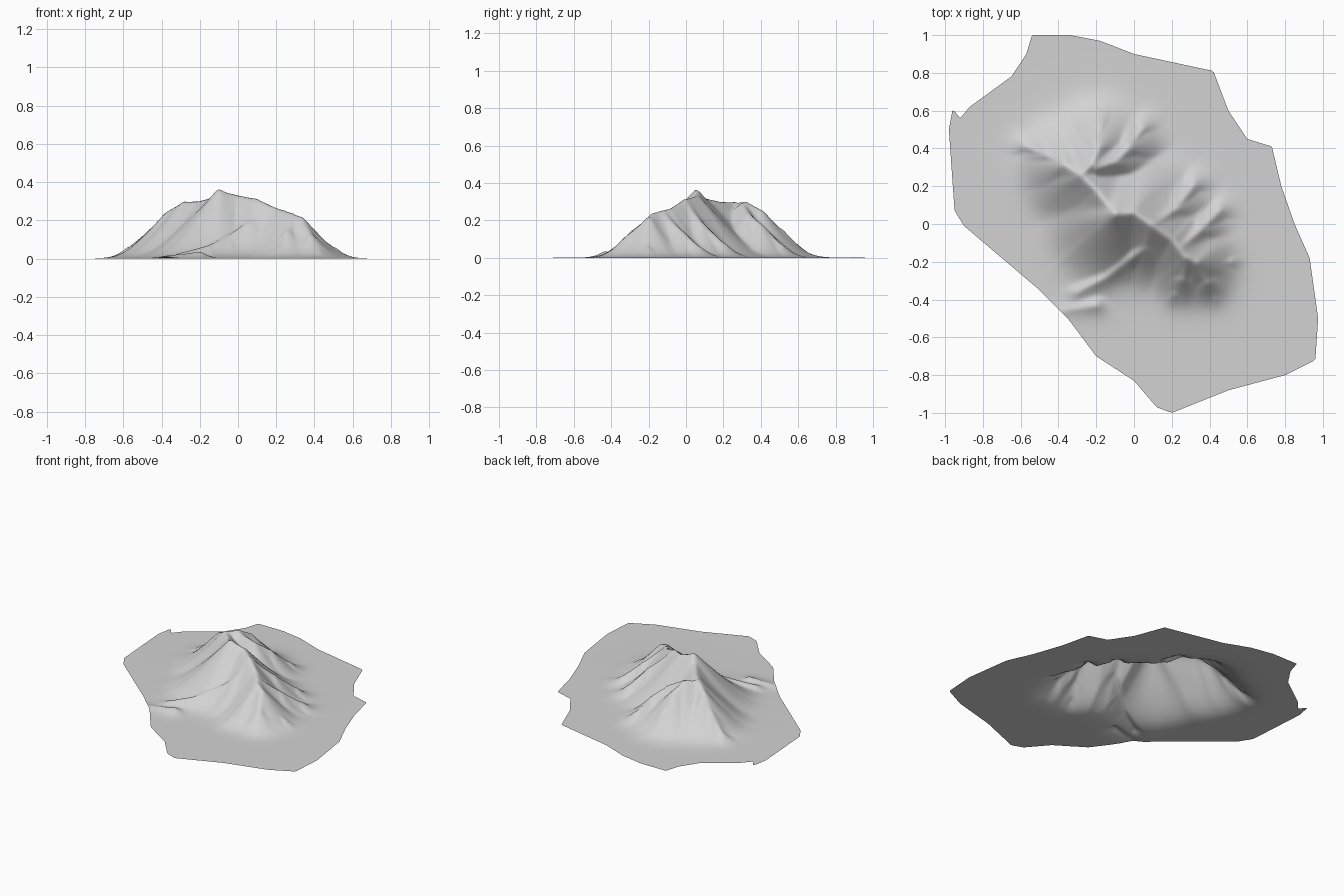
import bpy
import bmesh
import math
from mathutils import Vector, noise

default_cube = bpy.data.objects.get("Cube")
if default_cube:
    bpy.data.objects.remove(default_cube, do_unlink=True)

CELLS = 160          # grid resolution of the terrain sheet
FOOT = 0.035         # softness of the foot of the slopes
BLEND = 0.008        # softness of the valleys between ridges

ridges = []


def ridge(*points):
    """Store a crest line; heights are converted so the soft foot restores them."""
    line = []
    for x, y, z in points:
        line.append((Vector((x, y)), FOOT * math.log(math.exp(z / FOOT) - 1)))
    ridges.append(line)


def nearest_on_segment(p, a, b):
    """Return the distance from p to segment ab and the position along it."""
    ab = b - a
    t = max(0.0, min(1.0, (p - a).dot(ab) / ab.length_squared))
    return (p - a - ab * t).length, t


def flank(distance):
    """Drop below the crest: rounded crest, steep top, gentler lower slope."""
    d = min(math.hypot(distance, 0.012) - 0.012, 1.0)
    return 1.15 * d - 0.5 * d * d


def ridge_height(p, line):
    best = -9.0
    for (a, za), (b, zb) in zip(line, line[1:]):
        d, t = nearest_on_segment(p, a, b)
        best = max(best, za + (zb - za) * t - flank(d))
    return best


def terrain_height(p):
    levels = [ridge_height(p, line) for line in ridges]
    top = max(levels)
    level = top + BLEND * math.log(sum(math.exp((v - top) / BLEND) for v in levels))
    h = FOOT * math.log(1 + math.exp(level / FOOT))
    # gentle weathering on the slopes
    rough = noise.noise(Vector((p.x * 9, p.y * 9, 0.5)))
    return h + rough * 0.03 * h * (1 - min(h / 0.36, 1.0))


# Main crest, both halves running down from the summit
summit = (-0.1, 0.055, 0.355)
ridge(summit, (-0.13, 0.09, 0.32), (-0.2, 0.18, 0.3), (-0.28, 0.26, 0.295),
      (-0.36, 0.31, 0.25), (-0.45, 0.36, 0.16), (-0.57, 0.41, 0.06))
ridge(summit, (0, 0.06, 0.33), (0.1, -0.01, 0.31), (0.2, -0.08, 0.265),
      (0.27, -0.17, 0.24), (0.33, -0.2, 0.215), (0.42, -0.21, 0.12), (0.5, -0.2, 0.06))

# Northern spurs
ridge((-0.28, 0.26, 0.29), (-0.22, 0.32, 0.3), (-0.19, 0.4, 0.255),
      (-0.18, 0.5, 0.16), (-0.2, 0.58, 0.08))
ridge((-0.2, 0.3, 0.29), (-0.1, 0.33, 0.24), (-0.03, 0.4, 0.18), (0.04, 0.5, 0.08))

# Eastern spurs
ridge((0.1, 0, 0.3), (0.22, 0.08, 0.19), (0.31, 0.2, 0.08))
ridge((0.25, -0.12, 0.24), (0.35, -0.03, 0.15), (0.45, 0.07, 0.06))

# Southern spurs
ridge((0.28, -0.18, 0.23), (0.26, -0.28, 0.15), (0.22, -0.36, 0.07))
ridge((0.33, -0.2, 0.21), (0.38, -0.3, 0.13), (0.42, -0.38, 0.05))

# Western spurs and the low ridges trailing away from them
ridge(summit, (-0.16, -0.02, 0.24), (-0.2, -0.1, 0.14))
ridge((0.08, 0, 0.3), (0.06, -0.12, 0.2), (-0.05, -0.2, 0.12),
      (-0.15, -0.28, 0.07), (-0.3, -0.36, 0.03))
ridge((-0.2, -0.43, 0.035), (-0.38, -0.46, 0.015))
ridge((-0.25, 0.22, 0.28), (-0.31, 0.12, 0.15), (-0.38, 0.06, 0.06))

# Coast-like outline of the sheet
outline = [Vector(p) for p in (
    (-0.54, 1), (-0.34, 1), (-0.18, 0.97), (0, 0.9), (0.42, 0.81), (0.5, 0.6),
    (0.6, 0.45), (0.73, 0.41), (0.78, 0.2), (0.85, 0), (0.93, -0.18),
    (0.975, -0.5), (0.96, -0.72), (0.8, -0.8), (0.5, -0.88), (0.2, -1),
    (0.12, -0.97), (0, -0.83), (-0.2, -0.7), (-0.35, -0.5), (-0.5, -0.35),
    (-0.9, -0.01), (-0.95, 0.07), (-0.98, 0.5), (-0.96, 0.61), (-0.92, 0.56),
    (-0.87, 0.62), (-0.65, 0.78), (-0.57, 0.9))]
edges = list(zip(outline, outline[1:] + outline[:1]))


def inside(p):
    result = False
    for a, b in edges:
        if (a.y > p.y) != (b.y > p.y):
            if p.x < a.x + (b.x - a.x) * (p.y - a.y) / (b.y - a.y):
                result = not result
    return result


def nearest_on_outline(p):
    best = None
    for a, b in edges:
        d, t = nearest_on_segment(p, a, b)
        if best is None or d < best[0]:
            best = (d, a.lerp(b, t))
    return best


# Cut a grid to the outline and pull its rim onto it
bm = bmesh.new()
bmesh.ops.create_grid(bm, x_segments=CELLS, y_segments=CELLS, size=1.0)
outside = [v for v in bm.verts if not inside(v.co.xy)
           and nearest_on_outline(v.co.xy)[0] > 0.5 / CELLS]
bmesh.ops.delete(bm, geom=outside, context='VERTS')
loose = [v for v in bm.verts if not v.link_faces]
bmesh.ops.delete(bm, geom=loose, context='VERTS')
for v in bm.verts:
    if v.is_boundary:
        v.co.xy = nearest_on_outline(v.co.xy)[1]

# Raise the mountain
for v in bm.verts:
    v.co.z = terrain_height(v.co.xy)
lowest = min(v.co.z for v in bm.verts)
for v in bm.verts:
    v.co.z -= lowest
for f in bm.faces:
    f.smooth = True
    if f.normal.z < 0:
        f.normal_flip()

mesh = bpy.data.meshes.new("mountain_terrain")
bm.to_mesh(mesh)
bm.free()
mountain = bpy.data.objects.new("mountain_terrain", mesh)
bpy.context.collection.objects.link(mountain)

# Plain grey rock
rock = bpy.data.materials.new("light_grey_rock")
rock.use_nodes = True
grey = (0.65, 0.65, 0.65, 1)
rock.diffuse_color = grey
rock.node_tree.nodes["Principled BSDF"].inputs["Base Color"].default_value = grey
mesh.materials.append(rock)
